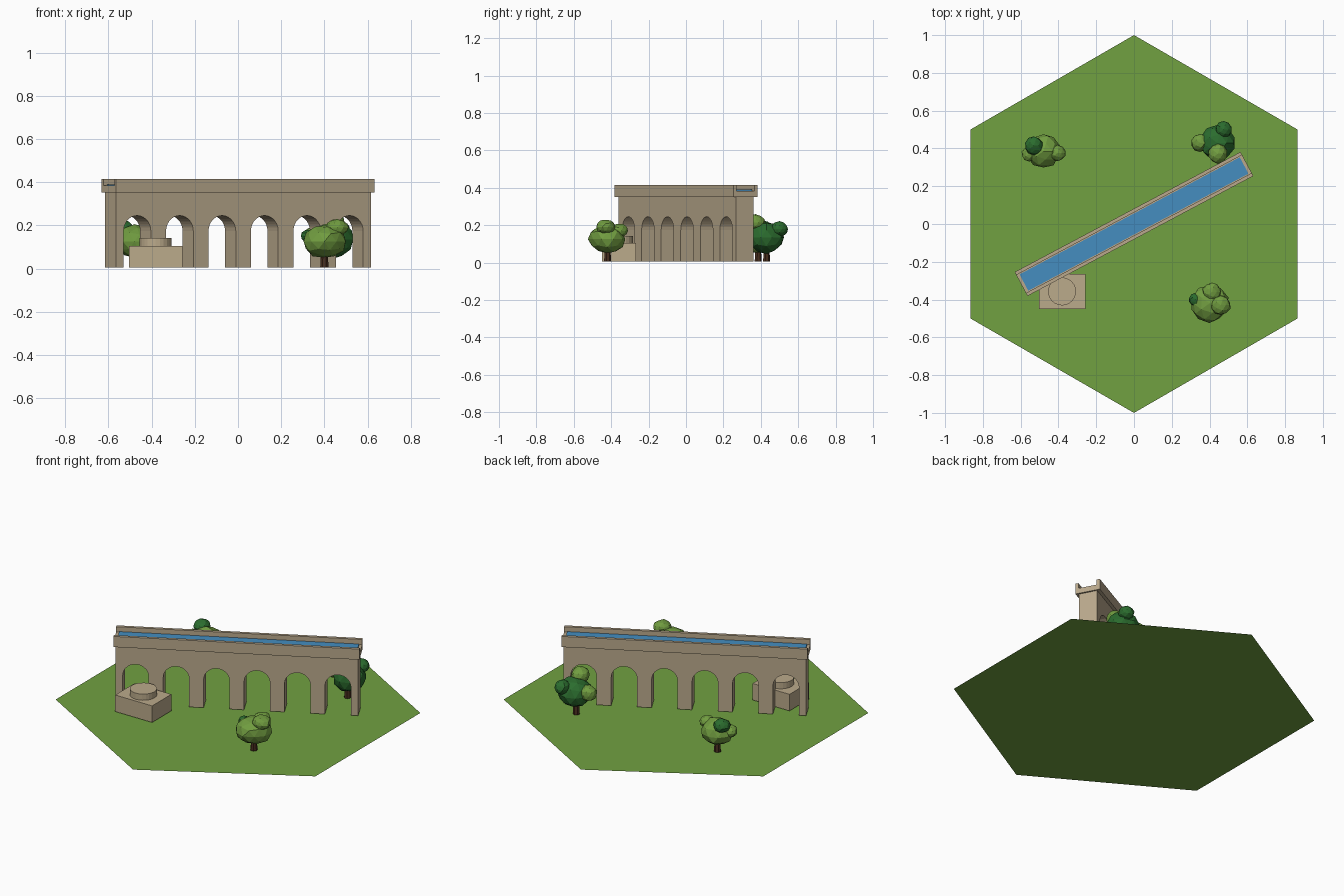
import bpy, bmesh, math, random
from mathutils import Matrix, Vector

random.seed(4)
cube = bpy.data.objects.get("Cube")
if cube:
    bpy.data.objects.remove(cube, do_unlink=True)


def material(name, rgb):
    col = [(c / 255) ** 2.2 for c in rgb] + [1]
    m = bpy.data.materials.new(name)
    m.use_nodes = True
    m.diffuse_color = col
    m.node_tree.nodes["Principled BSDF"].inputs["Base Color"].default_value = col
    return m


GRASS = material("grass green", (112, 160, 67))
STONE = material("wall stone", (184, 167, 139))
SAND = material("block stone", (186, 169, 138))
WATER = material("water blue", (70, 140, 190))
BARK = material("bark brown", (74, 50, 36))
LIGHT = material("light leaves", (112, 155, 66))
DARK = material("dark leaves", (47, 108, 50))

TURN = Matrix.Rotation(math.radians(28), 4, 'Z')
FLOOR = 0.005


def finish(name, bm, mat, matrix=None):
    if matrix:
        bm.transform(matrix)
    bmesh.ops.recalc_face_normals(bm, faces=bm.faces)
    mesh = bpy.data.meshes.new(name)
    bm.to_mesh(mesh)
    bm.free()
    mesh.materials.append(mat)
    obj = bpy.data.objects.new(name, mesh)
    bpy.context.collection.objects.link(obj)
    return obj


def box(name, x, y, z, mat, matrix=None):
    """Box from (low, high) pairs along each axis."""
    bm = bmesh.new()
    bmesh.ops.create_cube(bm, size=1)
    for v in bm.verts:
        v.co = [r[0] if c < 0 else r[1] for c, r in zip(v.co, (x, y, z))]
    return finish(name, bm, mat, matrix)


def cone(name, x, y, z0, z1, r0, r1, sides, mat):
    bm = bmesh.new()
    bmesh.ops.create_cone(bm, cap_ends=True, segments=sides, radius1=r0,
                          radius2=r1, depth=z1 - z0)
    return finish(name, bm, mat, Matrix.Translation((x, y, (z0 + z1) / 2)))


# Ground: a flat hexagon
bm = bmesh.new()
bm.faces.new([bm.verts.new((math.sin(i * math.pi / 3), math.cos(i * math.pi / 3), 0))
              for i in range(6, 0, -1)])
ground = finish("ground", bm, GRASS)
if ground.data.polygons[0].normal.z < 0:
    ground.data.flip_normals()

# Arched wall: one outline with six openings, extruded across its thickness
HALF, THICK, TOP, SPRING = 0.668, 0.053, 0.352, 0.174
BAYS, RADIUS, STEPS = 6, 0.0715, 14
pitch = 2 * HALF / BAYS
outline = [(-HALF, TOP), (-HALF, FLOOR)]
for bay in range(BAYS):
    mid = -HALF + (bay + 0.5) * pitch
    outline.append((mid - RADIUS, FLOOR))
    for s in range(STEPS + 1):
        a = math.pi * (1 - s / STEPS)
        outline.append((mid + RADIUS * math.cos(a), SPRING + RADIUS * math.sin(a)))
    outline.append((mid + RADIUS, FLOOR))
outline += [(HALF, FLOOR), (HALF, TOP)]
bm = bmesh.new()
face = bm.faces.new([bm.verts.new((x, -THICK, z)) for x, z in outline])
side = bmesh.ops.extrude_face_region(bm, geom=[face])["geom"]
bmesh.ops.translate(bm, vec=(0, 2 * THICK, 0),
                    verts=[g for g in side if isinstance(g, bmesh.types.BMVert)])
bmesh.ops.triangulate(bm, faces=[f for f in bm.faces if len(f.verts) > 4])
finish("arched_wall", bm, STONE, TURN)

# Water channel: floor slab, two parapets, water between them
LEN, WIDE = 0.677, 0.072
box("channel_floor", (-LEN, LEN), (-WIDE, WIDE), (TOP, 0.384), STONE, TURN)
box("front_parapet", (-LEN, LEN), (-WIDE, -0.054), (0.384, 0.416), STONE, TURN)
box("back_parapet", (-LEN, LEN), (0.054, WIDE), (0.384, 0.416), STONE, TURN)
box("water", (-0.66, 0.66), (-0.049, 0.049), (0.384, 0.39), WATER, TURN)

# Stone cistern beside the wall
box("cistern_base", (-0.504, -0.258), (-0.45, -0.266), (FLOOR, 0.105), SAND)
cone("cistern_lid", -0.381, -0.357, 0.105, 0.142, 0.074, 0.074, 24, SAND)


# Trees: tapered trunk and lumpy faceted crowns (x, y, z, radius, height radius)
def tree(name, x, y, blobs):
    cone(name + "_trunk", x, y, FLOOR, 0.1, 0.02, 0.014, 7, BARK)
    for n, (mat, dx, dy, z, r, h) in enumerate(blobs):
        bm = bmesh.new()
        bmesh.ops.create_icosphere(bm, subdivisions=2, radius=1)
        for v in bm.verts:
            v.co *= random.uniform(0.94, 1.06)
        place = Matrix.Translation((x + dx, y + dy, z))
        finish(f"{name}_leaves_{n + 1}", bm, mat,
               place @ Matrix.Diagonal(Vector((r, r, h, 1))))


tree("front_tree", 0.40, -0.42, [
    (LIGHT, 0, 0, 0.125, 0.1, 0.077),
    (LIGHT, 0.06, -0.01, 0.19, 0.052, 0.04),
    (LIGHT, 0.013, 0.06, 0.17, 0.05, 0.04),
    (DARK, -0.075, 0.02, 0.15, 0.034, 0.03)])
tree("back_left_tree", 0.43, 0.43, [
    (DARK, 0.01, 0, 0.135, 0.093, 0.085),
    (DARK, 0.045, 0.07, 0.18, 0.045, 0.04),
    (LIGHT, -0.08, 0, 0.15, 0.048, 0.045),
    (LIGHT, 0.014, -0.058, 0.215, 0.052, 0.042)])
tree("back_right_tree", -0.48, 0.385, [
    (LIGHT, 0, 0, 0.125, 0.088, 0.078),
    (DARK, -0.05, 0.03, 0.185, 0.048, 0.038),
    (LIGHT, 0.075, -0.01, 0.16, 0.042, 0.038),
    (LIGHT, -0.075, -0.015, 0.14, 0.04, 0.035)])
